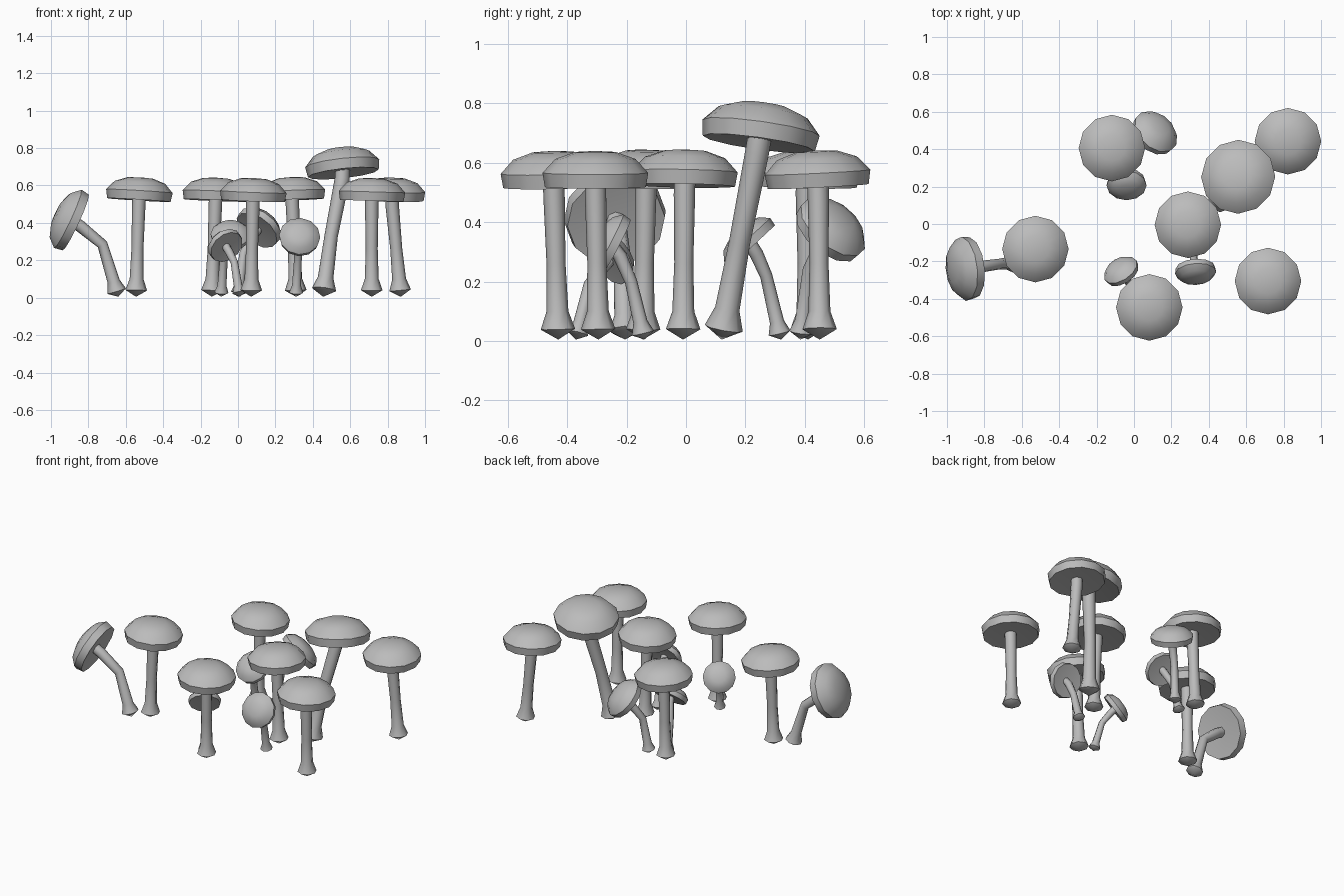
import bpy, bmesh, math
from mathutils import Vector

cube = bpy.data.objects.get("Cube")
if cube:
    bpy.data.objects.remove(cube)

grey = bpy.data.materials.new("mushroom grey")
grey.use_nodes = True
grey.diffuse_color = (0.5, 0.5, 0.5, 1)
grey.node_tree.nodes["Principled BSDF"].inputs["Base Color"].default_value = (0.5, 0.5, 0.5, 1)


def loft(name, rings, sides):
    """Skin rings of (centre, axis, radius); zero radius gives a pole."""
    bm = bmesh.new()
    loops = []
    for centre, axis, radius in rings:
        turn = Vector((0, 0, 1)).rotation_difference(Vector(axis).normalized())
        if radius == 0:
            loops.append([bm.verts.new(centre)] * sides)
            continue
        loop = []
        for i in range(sides):
            a = math.tau * i / sides
            p = Vector((math.cos(a), math.sin(a), 0)) * radius
            loop.append(bm.verts.new(Vector(centre) + turn @ p))
        loops.append(loop)
    for low, high in zip(loops, loops[1:]):
        for i in range(sides):
            j = (i + 1) % sides
            corners = [low[i], low[j], high[j], high[i]]
            bm.faces.new(list(dict.fromkeys(corners)))
    bmesh.ops.recalc_face_normals(bm, faces=bm.faces)
    mesh = bpy.data.meshes.new(name)
    bm.to_mesh(mesh)
    bm.free()
    mesh.materials.append(grey)
    obj = bpy.data.objects.new(name, mesh)
    bpy.context.collection.objects.link(obj)
    bpy.ops.object.select_all(action="DESELECT")
    obj.select_set(True)
    bpy.context.view_layer.objects.active = obj
    bpy.ops.object.shade_smooth_by_angle(angle=math.radians(48))


# Cap outline: radius and height above the rim, from underside to crown
CAP = [(0, 0.015), (0.17, 0), (0.178, 0.048), (0.135, 0.095), (0.07, 0.118), (0, 0.122)]


def mushroom(name, base, rim, normal, size=1, bend=None, thick=1):
    normal = Vector(normal).normalized()
    rim = Vector(rim)
    foot = Vector((*base, 0.005))
    mid = Vector(bend) if bend else foot.lerp(rim, 0.5)
    lean = (mid - foot).normalized()
    top_dir = (rim - mid).normalized()
    # Flared foot, neck, bend and top of the stem
    stem = [(foot, lean, 0),
            (foot + lean * 0.035 * thick, lean, 0.058 * thick),
            (foot + lean * 0.095 * thick, lean, 0.037 * thick),
            (mid, lean + top_dir, 0.032 * thick),
            (rim - top_dir * 0.03, top_dir, 0.036 * thick),
            (rim + normal * 0.03 * size, normal, 0.036 * thick)]
    loft(name + "_stem", stem, 8)
    loft(name + "_cap", [(rim + normal * h * size, normal, r * size) for r, h in CAP], 12)


# Upright mushrooms
mushroom("left_front", (0.715, -0.295), (0.715, -0.305, 0.518), (0.03, 0, 1))
mushroom("left_back", (0.87, 0.45), (0.822, 0.445, 0.52), (0.02, -0.05, 1))
mushroom("right_front", (-0.545, -0.145), (-0.53, -0.135, 0.522), (0.06, 0.02, 1))
mushroom("centre_front", (0.07, -0.43), (0.08, -0.445, 0.518), (0.04, -0.02, 1))
mushroom("centre", (0.31, -0.01), (0.29, -0.005, 0.523), (-0.04, 0.02, 1))
mushroom("centre_back", (-0.14, 0.41), (-0.12, 0.405, 0.52), (0.04, 0.02, 1))

# Tall leaning mushroom
mushroom("tall", (0.455, 0.12), (0.563, 0.245, 0.665), (-0.11, 0.14, 1), 1.12,
         (0.498, 0.18, 0.33), 1.12)

# Bent mushrooms
mushroom("bent_right", (-0.64, -0.205), (-0.868, -0.235, 0.402), (-0.9, -0.1, 0.42), 0.97,
         (-0.725, -0.215, 0.285), 0.9)
mushroom("small_front", (0.01, -0.37), (-0.06, -0.265, 0.27), (-0.45, 0.7, 0.55), 0.56,
         (-0.02, -0.325, 0.19), 0.62)
mushroom("small_centre", (0.31, -0.14), (0.328, -0.235, 0.315), (0.06, -0.86, 0.45), 0.62,
         (0.32, -0.185, 0.2), 0.65)
mushroom("small_back", (-0.09, 0.32), (-0.04, 0.225, 0.32), (0, -0.68, 0.73), 0.6,
         (-0.075, 0.27, 0.22), 0.65)
mushroom("bent_back", (0, 0.385), (0.1, 0.475, 0.36), (0.45, 0.5, 0.6), 0.74,
         (0.03, 0.415, 0.24), 0.7)
